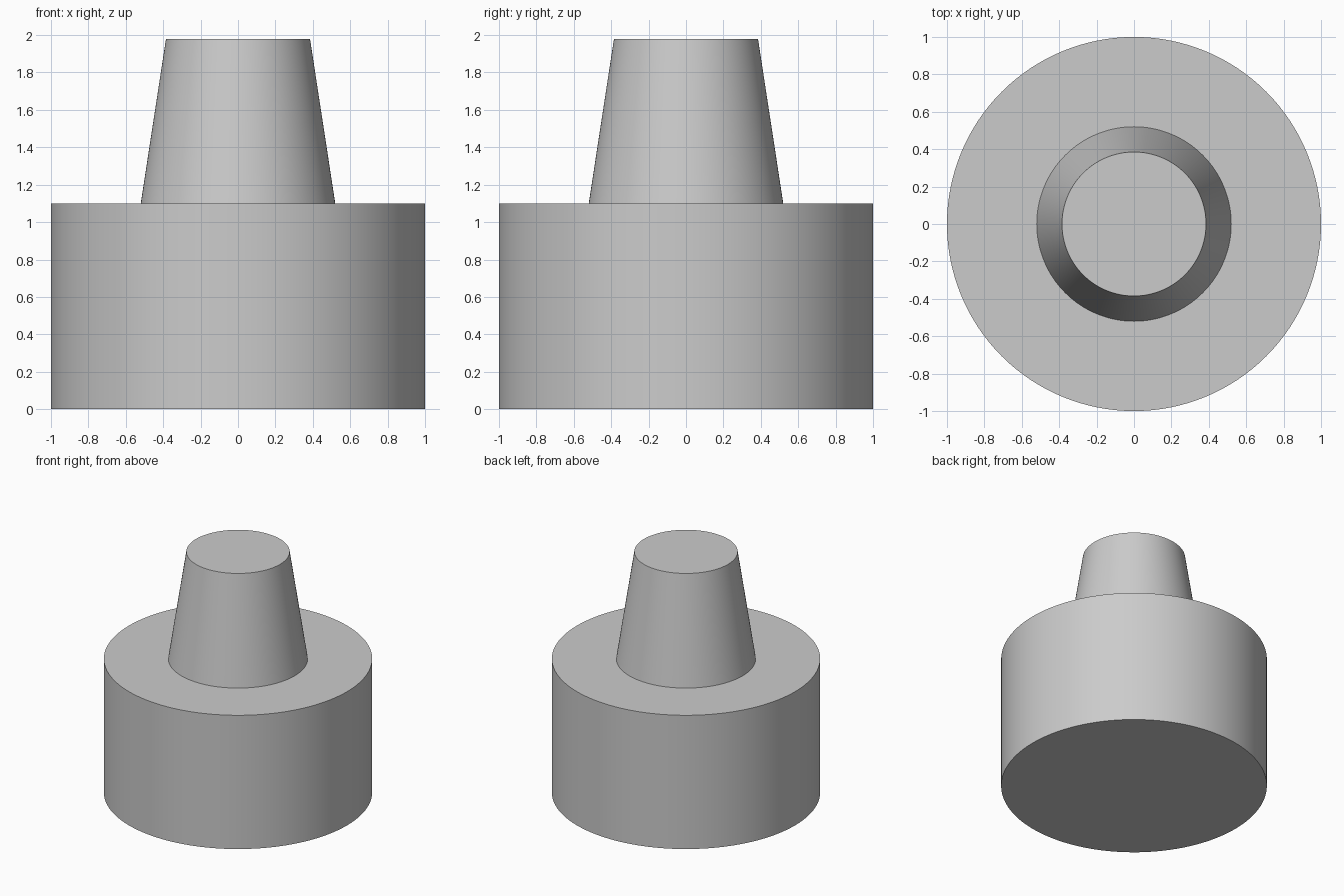
import bpy
import bmesh
import math
from mathutils import Matrix, Vector

SEGMENTS = 128
BASE_RADIUS, BASE_HEIGHT = 1.0, 1.1
NECK_RADIUS, TIP_RADIUS, TOTAL_HEIGHT = 0.52, 0.385, 1.98

if "Cube" in bpy.data.objects:
    bpy.data.objects.remove(bpy.data.objects["Cube"], do_unlink=True)

# Plain grey material
grey = bpy.data.materials.new("plain_grey")
grey.use_nodes = True
colour = (0.6, 0.6, 0.6, 1.0)
grey.diffuse_color = colour
grey.node_tree.nodes["Principled BSDF"].inputs["Base Color"].default_value = colour


def extrude_cap(bm, cap, radius_scale, rise):
    """Extrude a cap, scale it about the z axis and raise it; return the new cap."""
    result = bmesh.ops.extrude_face_region(bm, geom=[cap])
    bmesh.ops.delete(bm, geom=[cap], context="FACES_ONLY")
    verts = [g for g in result["geom"] if isinstance(g, bmesh.types.BMVert)]
    new_cap = next(g for g in result["geom"] if isinstance(g, bmesh.types.BMFace))
    bmesh.ops.scale(bm, verts=verts, vec=(radius_scale, radius_scale, 1))
    bmesh.ops.translate(bm, verts=verts, vec=Vector((0, 0, rise)))
    return new_cap


# Wide cylindrical base
bm = bmesh.new()
bmesh.ops.create_cone(bm, cap_ends=True, segments=SEGMENTS,
                      radius1=BASE_RADIUS, radius2=BASE_RADIUS, depth=BASE_HEIGHT,
                      matrix=Matrix.Translation((0, 0, BASE_HEIGHT / 2)))
cap = max(bm.faces, key=lambda f: f.calc_center_median().z)

# Flat shoulder, then the tapered neck
cap = extrude_cap(bm, cap, NECK_RADIUS / BASE_RADIUS, 0)
extrude_cap(bm, cap, TIP_RADIUS / NECK_RADIUS, TOTAL_HEIGHT - BASE_HEIGHT)
bmesh.ops.recalc_face_normals(bm, faces=bm.faces)

mesh = bpy.data.meshes.new("base_with_tapered_neck")
bm.to_mesh(mesh)
bm.free()
mesh.materials.append(grey)
body = bpy.data.objects.new("base_with_tapered_neck", mesh)
bpy.context.collection.objects.link(body)

# Smooth round walls with crisp rims
bpy.ops.object.select_all(action="DESELECT")
body.select_set(True)
bpy.context.view_layer.objects.active = body
bpy.ops.object.shade_smooth_by_angle(angle=math.radians(30))
